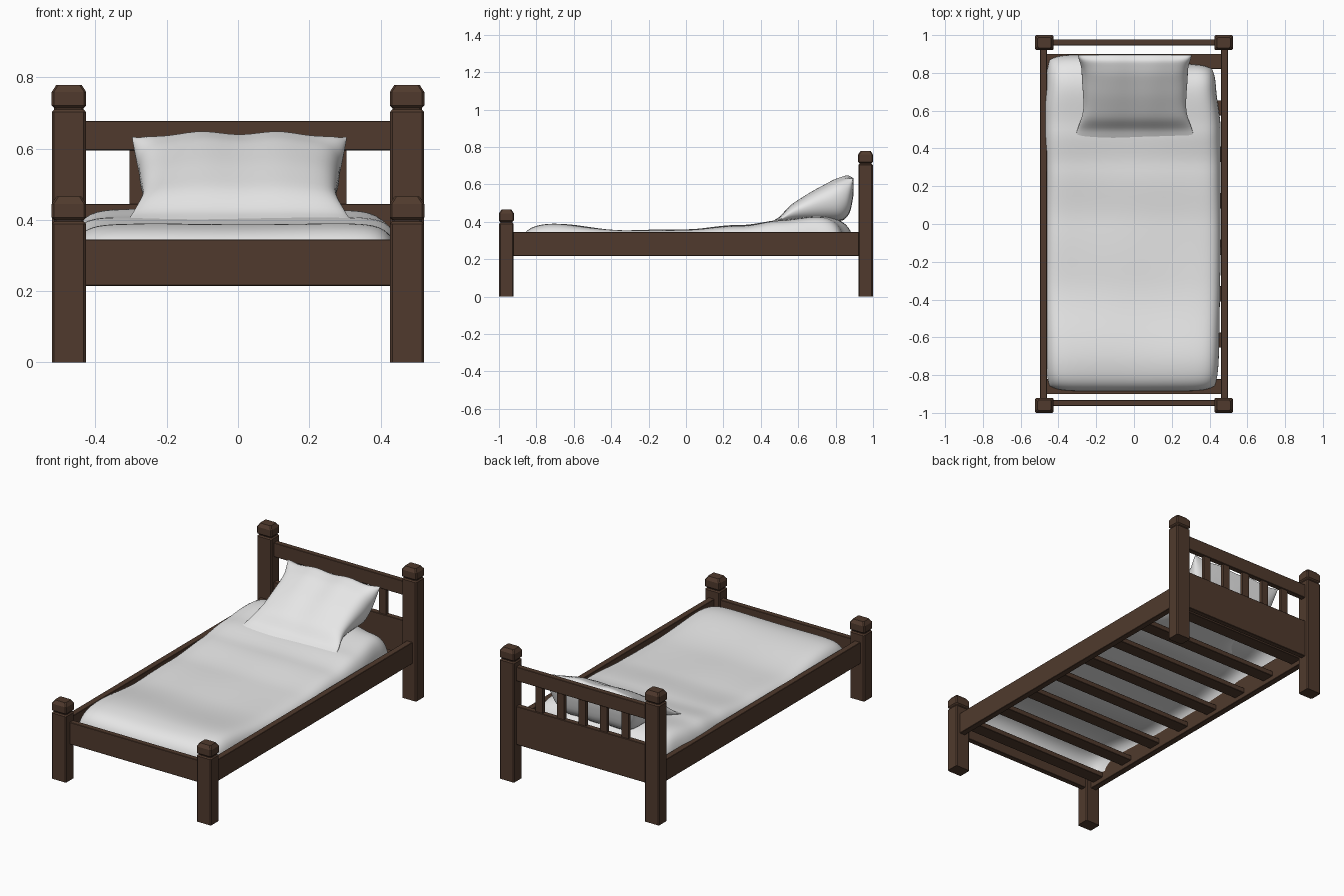
import bpy, bmesh, math
from mathutils import Vector

if "Cube" in bpy.data.objects:
    bpy.data.objects.remove(bpy.data.objects["Cube"])


def material(name, rgb):
    m = bpy.data.materials.new(name)
    m.diffuse_color = (*rgb, 1)
    m.use_nodes = True
    m.node_tree.nodes["Principled BSDF"].inputs["Base Color"].default_value = m.diffuse_color
    return m


WOOD = material("dark_brown_wood", (0.08, 0.042, 0.026))
LINEN = material("white_linen", (0.8, 0.8, 0.8))


def finish(name, bm, mat, smooth=False):
    bmesh.ops.recalc_face_normals(bm, faces=bm.faces)
    me = bpy.data.meshes.new(name)
    bm.to_mesh(me)
    bm.free()
    me.materials.append(mat)
    for p in me.polygons:
        p.use_smooth = smooth
    ob = bpy.data.objects.new(name, me)
    bpy.context.collection.objects.link(ob)
    return ob


def board(name, x0, x1, y0, y1, z0, z1, bevel=0.002):
    bm = bmesh.new()
    bmesh.ops.create_cube(bm, size=1)
    for v in bm.verts:
        v.co = ((x0 + x1) / 2 + v.co.x * (x1 - x0),
                (y0 + y1) / 2 + v.co.y * (y1 - y0),
                (z0 + z1) / 2 + v.co.z * (z1 - z0))
    if bevel:
        bmesh.ops.bevel(bm, geom=bm.edges[:], offset=bevel, segments=1, affect='EDGES')
    return finish(name, bm, WOOD)


def post(name, cx, cy, top):
    # chamfered square rings: (height, inset from the widest cap size)
    prof = [(0, 0.001), (top - 0.076, 0.001), (top - 0.069, 0.007), (top - 0.065, 0.007),
            (top - 0.058, 0.0), (top - 0.02, 0.0), (top, 0.013)]
    bm = bmesh.new()
    rings = []
    for z, i in prof:
        hx, hy, c = 0.0485 - i, 0.04 - i, 0.006
        pts = [(hx, -hy + c), (hx, hy - c), (hx - c, hy), (-hx + c, hy),
               (-hx, hy - c), (-hx, -hy + c), (-hx + c, -hy), (hx - c, -hy)]
        rings.append([bm.verts.new((cx + x, cy + y, z)) for x, y in pts])
    for a, b in zip(rings, rings[1:]):
        for k in range(8):
            bm.faces.new((a[k], a[(k + 1) % 8], b[(k + 1) % 8], b[k]))
    bm.faces.new(rings[0][::-1])
    bm.faces.new(rings[-1])
    return finish(name, bm, WOOD)


def cushion(name, nu, nv, place, sides=(1, -1), relax=0):
    # soft form: sheets meeting at a seam, denser towards the rim
    bm = bmesh.new()
    for side in sides:
        grid = [[bm.verts.new(place(math.sin(math.pi * (i / nu - 0.5)),
                                    math.sin(math.pi * (j / nv - 0.5)), side))
                 for j in range(nv + 1)] for i in range(nu + 1)]
        for i in range(nu):
            for j in range(nv):
                bm.faces.new((grid[i][j], grid[i + 1][j], grid[i + 1][j + 1], grid[i][j + 1]))
    bmesh.ops.remove_doubles(bm, verts=bm.verts, dist=1e-5)
    for _ in range(relax):
        bmesh.ops.smooth_vert(bm, verts=bm.verts, factor=0.5,
                              use_axis_x=True, use_axis_y=True, use_axis_z=True)
    return finish(name, bm, LINEN, True)


def rim(u, v, p, q):
    return max(0, (1 - abs(u) ** p) * (1 - abs(v) ** p)) ** q


def lerp(table, t, ease=True):
    for (a, x), (b, y) in zip(table, table[1:]):
        if t <= b:
            k = max(0, (t - a) / (b - a))
            k = k * k * (3 - 2 * k) if ease else k
            return x + (y - x) * k
    return table[-1][1]


# mattress cover: open below, sagging middle, raised foot and head
HEIGHTS = [(-0.9, 0.394), (-0.75, 0.391), (-0.3, 0.353), (0, 0.36),
           (0.3, 0.382), (0.5, 0.408), (0.75, 0.432), (0.9, 0.43)]
BASE = 0.276


def mattress_point(u, v, side):
    x = u * 0.464 * (1 - 0.05 * abs(v) ** 14) - 0.005
    y = v * 0.89 * (1 - 0.03 * abs(u) ** 10) + 0.006
    if u > 0:
        x += 0.022 * u * lerp([(-0.8, -0.4), (0.0, 0), (0.5, 0), (0.75, -1)], y)
        y -= 0.05 * lerp([(0.4, 0), (0.75, 1)], u) * max(0, v) ** 4
    else:
        x += 0.01 * u * lerp([(0.2, 0), (0.5, 1), (0.6, 1), (0.75, 0)], y)
    wave = 0.003 * math.sin(7 * x + 5 * y) * math.sin(9 * y - 4 * x)
    z = BASE + (lerp(HEIGHTS, y) - BASE + wave) * rim(u, v, 14, 0.5)
    return Vector((x, y, z))


cushion("mattress", 44, 80, mattress_point, sides=(1,))

# pillow: wedge leaning back, its front edge melting into the mattress
TOP = [(0, 0.44, 0.393), (0.12, 0.5, 0.424), (0.26, 0.555, 0.488), (0.5, 0.675, 0.562),
       (0.75, 0.795, 0.625), (0.92, 0.865, 0.647), (1, 0.896, 0.628)]
UNDER = [(0, 0.44, 0.393), (0.3, 0.62, 0.405), (0.65, 0.84, 0.405),
         (0.8, 0.878, 0.45), (0.92, 0.897, 0.55), (1, 0.896, 0.628)]


def section(table, t):
    return Vector([lerp([(r[0], r[k]) for r in table], t, False) for k in (1, 2)])


def pillow_point(u, v, side):
    t = (v + 1) / 2
    top, under = section(TOP, t), section(UNDER, t)
    seam = top.lerp(under, 0.42)
    p = seam.lerp(top if side > 0 else under, (1 - abs(u) ** 6) ** 0.5)
    # wide at the base, waisted, wide again at the upper corners
    half = lerp([(0, 0.315), (0.35, 0.272), (0.7, 0.282), (1, 0.302)], t)
    dip = 0.006 * math.cos(9 * u) * t
    return Vector((u * half + 0.004, p.x, p.y - dip))


cushion("pillow", 36, 36, pillow_point, relax=3)

# corner posts and side rails
for sx, side in ((-1, "left"), (1, "right")):
    post("front_post_" + side, sx * 0.4745, -0.96, 0.465)
    post("back_post_" + side, sx * 0.4745, 0.96, 0.779)
    a, b = sorted((sx * 0.46, sx * 0.497))
    board("side_rail_" + side, a, b, -0.925, 0.925, 0.218, 0.345)

# footboard and headboard
board("footboard", -0.435, 0.435, -0.964, -0.932, 0.215, 0.345)
board("headboard_panel", -0.435, 0.435, 0.946, 0.978, 0.218, 0.445)
board("headboard_top_rail", -0.435, 0.435, 0.946, 0.978, 0.595, 0.678)
for i in range(5):
    x = (i - 2) * 0.1405
    board(f"headboard_spindle_{i + 1}", x - 0.023, x + 0.023, 0.952, 0.972, 0.44, 0.6, 0)

# slats under the mattress
for i in range(8):
    y = (i - 3.5) * 0.246
    board(f"bed_slat_{i + 1}", -0.462, 0.462, y - 0.04, y + 0.04, 0.245, 0.275)
